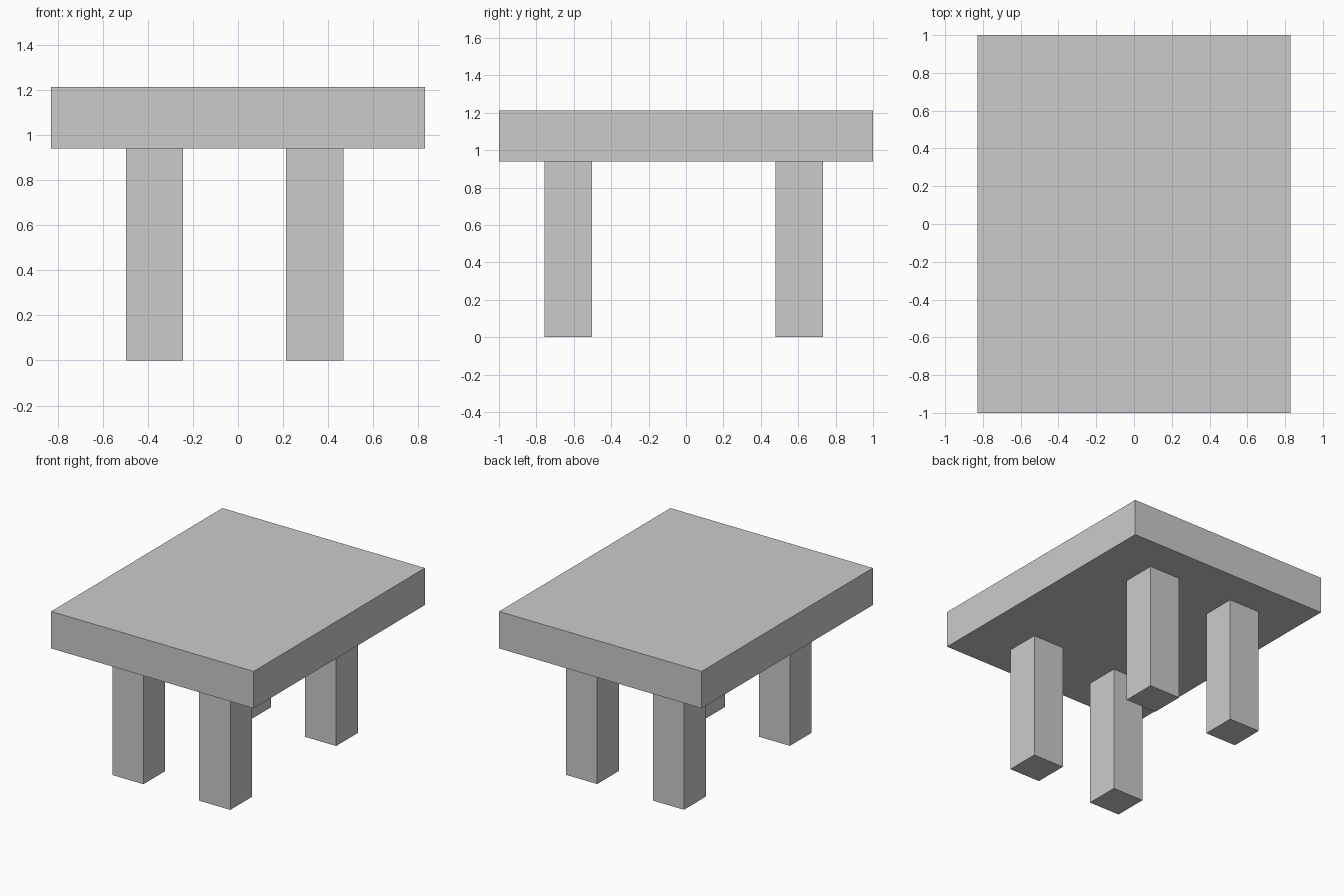
import bpy

if "Cube" in bpy.data.objects:
    bpy.data.objects.remove(bpy.data.objects["Cube"])


def box(name, x0, x1, y0, y1, z0, z1):
    """Add an axis-aligned box spanning the given limits."""
    bpy.ops.mesh.primitive_cube_add(
        size=1, location=((x0 + x1) / 2, (y0 + y1) / 2, (z0 + z1) / 2))
    obj = bpy.context.object
    obj.name = name
    obj.scale = (x1 - x0, y1 - y0, z1 - z0)
    bpy.ops.object.transform_apply(location=False, rotation=False, scale=True)
    return obj


LEG_HEIGHT = 0.94
LEG_HALF = 0.127

# Thick slab top
box("table_top", -0.828, 0.828, -1, 1, LEG_HEIGHT, 1.213)

# Four square legs, set slightly off centre
for side, x in (("left", -0.37), ("right", 0.34)):
    for end, y in (("front", -0.63), ("back", 0.606)):
        box(f"{end}_{side}_leg", x - LEG_HALF, x + LEG_HALF,
            y - LEG_HALF, y + LEG_HALF, 0, LEG_HEIGHT)
